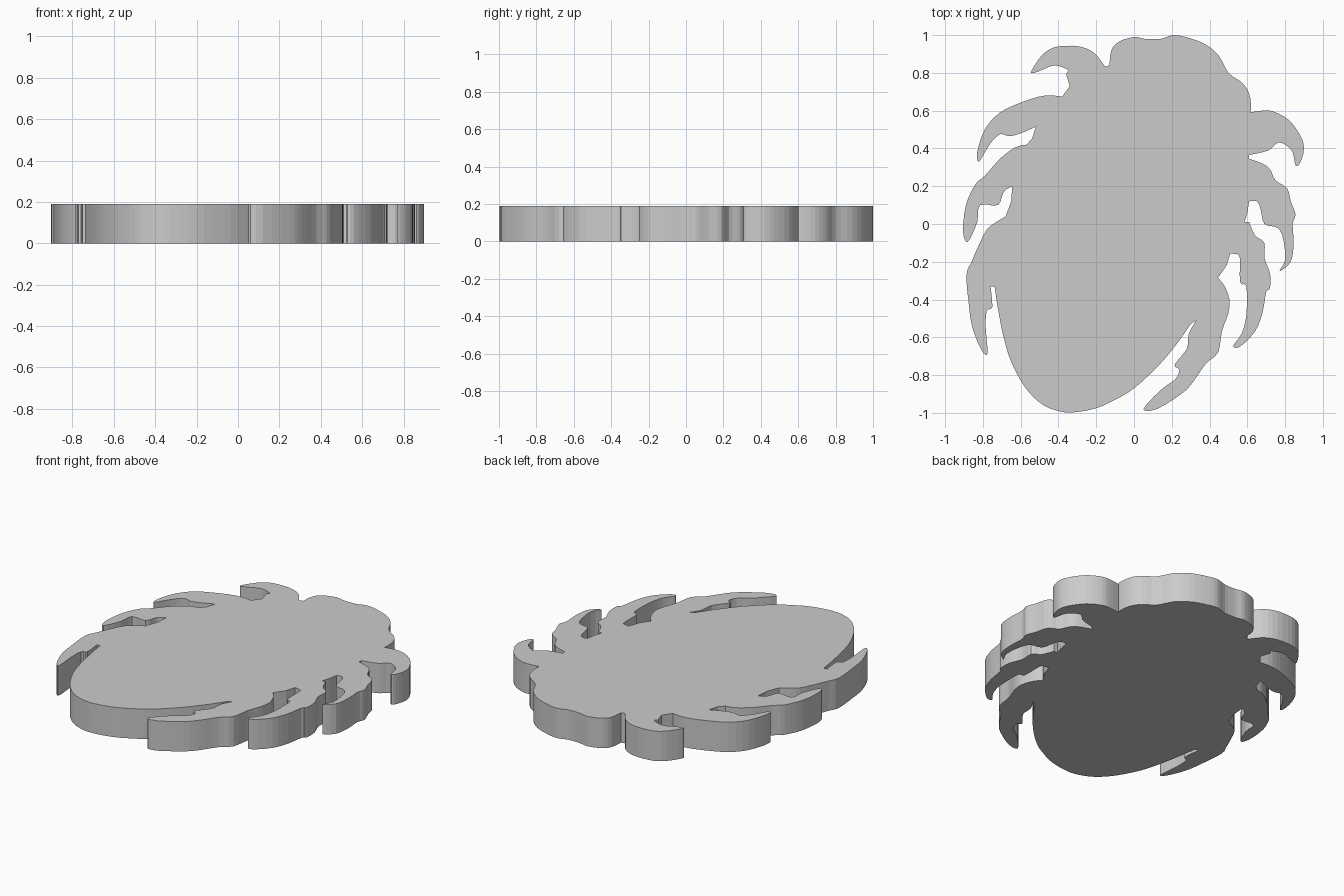
import bpy, bmesh
from mathutils import Vector
from mathutils.geometry import delaunay_2d_cdt

THICKNESS = 0.19


def smooth(points, steps=3):
    """Open Catmull-Rom curve through the points."""
    p = [Vector(q) for q in points]
    p = [p[0]] + p + [p[-1]]
    out = []
    for a, b, c, d in zip(p, p[1:], p[2:], p[3:]):
        for i in range(steps):
            t = i / steps
            out.append(0.5 * (2 * b + (c - a) * t + (2 * a - 5 * b + 4 * c - d) * t**2
                              + (3 * b - a - 3 * c + d) * t**3))
    return out + [p[-1]]


def straight(points):
    return [Vector(q) for q in points]


parts = []


def limb(anchor, points):
    """A curved limb outline, closed at an anchor inside the body."""
    parts.append(smooth(points) + [Vector(anchor)])


# Body: head, right-hand notches, abdomen, left-hand notches
head = smooth([(-.13, .84), (-.12, .92), (-.08, .965), (0, .99), (.06, .98), (.14, .98),
               (.21, 1), (.29, .985), (.38, .95), (.45, .89), (.5, .80), (.57, .75),
               (.61, .69), (.62, .61), (.61, .59)])
right_notches = straight([(.61, .365), (.61, .345), (.61, .12), (.60, .06), (.585, .01),
                          (.61, .01), (.545, -.16), (.51, -.155), (.49, -.22),
                          (.445, -.285), (.33, -.51)])
abdomen = smooth([(.30, -.53), (.23, -.63), (.13, -.75), (0, -.87), (-.1, -.93),
                  (-.2, -.975), (-.33, -.998), (-.42, -.985), (-.5, -.945), (-.58, -.86),
                  (-.65, -.73), (-.69, -.6), (-.72, -.45), (-.738, -.33)])
left_notches = straight([(-.76, -.33), (-.73, .01), (-.68, .04), (-.65, .12), (-.645, .2),
                         (-.57, .42), (-.54, .45), (-.52, .515), (-.38, .675), (-.34, .73),
                         (-.36, .795), (-.345, .815), (-.145, .835)])
parts.append(head + right_notches + abdomen + left_notches)

# Right legs, from head to tail
limb((.4, .48), [(.61, .59), (.68, .6), (.74, .595), (.82, .55), (.88, .47), (.9, .4),
                 (.88, .325), (.855, .31), (.84, .38), (.8, .42), (.76, .43), (.72, .395),
                 (.68, .38), (.61, .365)])
limb((.4, .25), [(.61, .345), (.68, .32), (.72, .29), (.75, .23), (.81, .19), (.83, .12),
                 (.855, .05), (.84, 0), (.845, -.1), (.83, -.2), (.77, -.25), (.8, -.19),
                 (.79, -.08), (.76, -.02), (.69, 0), (.67, .08), (.65, .12), (.61, .12)])
limb((.4, .0), [(.61, .01), (.64, -.06), (.69, -.1), (.69, -.18), (.72, -.26), (.72, -.34),
                (.7, -.36), (.68, -.47), (.64, -.57), (.56, -.65), (.525, -.645), (.57, -.58),
                (.595, -.48), (.595, -.33), (.562, -.31), (.56, -.18), (.545, -.16)])
limb((.25, -.35), [(.445, -.285), (.48, -.33), (.505, -.4), (.5, -.47), (.465, -.57),
                   (.445, -.68), (.38, -.74), (.31, -.84), (.25, -.9), (.12, -.98),
                   (.05, -.98), (.14, -.88), (.22, -.82), (.24, -.77), (.215, -.745),
                   (.28, -.66), (.29, -.58), (.33, -.51)])

# Left legs, from tail to head
limb((-.55, -.15), [(-.76, -.33), (-.75, -.44), (-.78, -.46), (-.785, -.55), (-.775, -.68),
                    (-.795, -.685), (-.83, -.62), (-.86, -.53), (-.875, -.42), (-.887, -.27),
                    (-.86, -.2), (-.83, -.13), (-.78, -.03), (-.73, .01)])
limb((-.4, .3), [(-.645, .2), (-.69, .17), (-.72, .1), (-.815, .1), (-.83, .01),
                 (-.88, -.095), (-.905, -.04), (-.89, .1), (-.84, .21), (-.79, .255),
                 (-.71, .345), (-.63, .405), (-.57, .42)])
limb((-.3, .5), [(-.52, .515), (-.6, .48), (-.66, .465), (-.71, .475), (-.765, .42),
                 (-.82, .33), (-.83, .38), (-.79, .5), (-.71, .59), (-.58, .65), (-.47, .68),
                 (-.38, .675)])
limb((-.2, .7), [(-.345, .815), (-.42, .84), (-.5, .81), (-.545, .8), (-.52, .85),
                 (-.47, .91), (-.4, .94), (-.29, .94), (-.21, .905), (-.155, .835),
                 (-.145, .835)])

# Merge the outlines into one flat shape
verts, faces = [], []
for part in parts:
    faces.append(list(range(len(verts), len(verts) + len(part))))
    verts += part
flat_verts, _, flat_faces, *_ = delaunay_2d_cdt(verts, [], faces, 1, 1e-4)

# Extrude the merged outline into a flat plate
bm = bmesh.new()
bv = [bm.verts.new((v.x, v.y, 0)) for v in flat_verts]
for f in flat_faces:
    bm.faces.new([bv[i] for i in f])
loose = [v for v in bm.verts if not v.link_faces]
bmesh.ops.delete(bm, geom=loose, context='VERTS')
inner = [v for v in bm.verts if not v.is_boundary]
bmesh.ops.dissolve_verts(bm, verts=inner)
top = bmesh.ops.extrude_face_region(bm, geom=bm.faces[:], use_keep_orig=True)
bmesh.ops.translate(bm, vec=(0, 0, THICKNESS),
                    verts=[g for g in top['geom'] if isinstance(g, bmesh.types.BMVert)])
bmesh.ops.recalc_face_normals(bm, faces=bm.faces[:])
mesh = bpy.data.meshes.new("beetle_plate")
bm.to_mesh(mesh)
bm.free()
plate = bpy.data.objects.new("beetle_plate", mesh)
bpy.context.collection.objects.link(plate)
